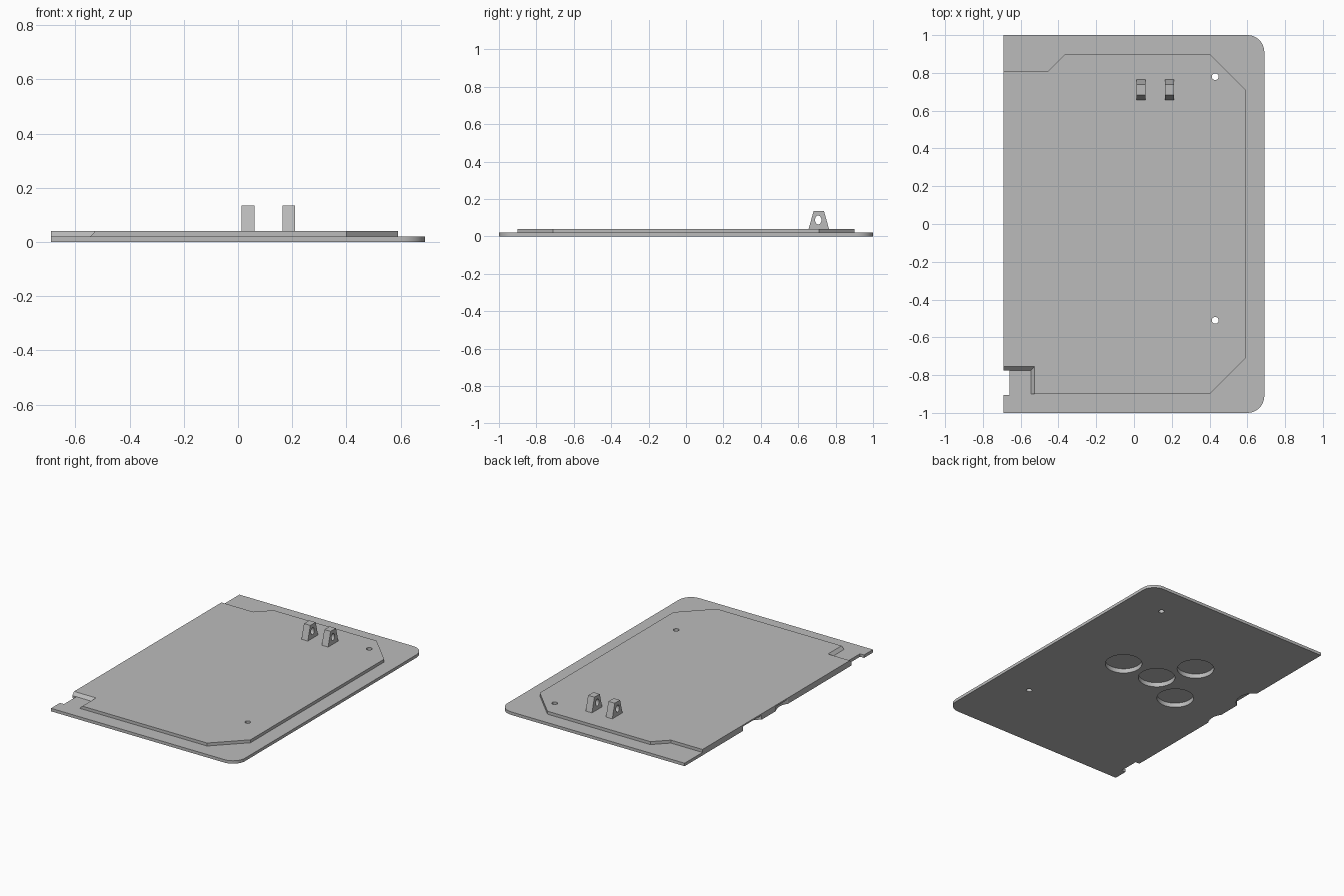
import bpy, bmesh
from math import cos, sin, pi

if "Cube" in bpy.data.objects:
    bpy.data.objects.remove(bpy.data.objects["Cube"], do_unlink=True)

grey = bpy.data.materials.new("plain_grey")
grey.use_nodes = True
colour = (0.5, 0.5, 0.5, 1)
grey.diffuse_color = colour
grey.node_tree.nodes["Principled BSDF"].inputs["Base Color"].default_value = colour


def loft(bm, lower, upper):
    """Closed solid between two matching loops of 3D points."""
    a = [bm.verts.new(p) for p in lower]
    b = [bm.verts.new(p) for p in upper]
    n = len(a)
    bm.faces.new(a[::-1])
    bm.faces.new(b)
    for i in range(n):
        j = (i + 1) % n
        bm.faces.new((a[i], a[j], b[j], b[i]))


def prism(bm, pts, z0, z1, top=None):
    loft(bm, [(x, y, z0) for x, y in pts], [(x, y, z1) for x, y in top or pts])


def arc(cx, cy, rx, ry, start, end, n):
    return [(cx + rx * cos(start + (end - start) * i / n),
             cy + ry * sin(start + (end - start) * i / n)) for i in range(n + 1)]


def disc(cx, cy, r, n=48):
    return arc(cx, cy, r, r, 0, 2 * pi, n)[:-1]


def finish(name, bm):
    bmesh.ops.recalc_face_normals(bm, faces=bm.faces)
    mesh = bpy.data.meshes.new(name)
    bm.to_mesh(mesh)
    bm.free()
    mesh.materials.append(grey)
    ob = bpy.data.objects.new(name, mesh)
    bpy.context.collection.objects.link(ob)
    return ob


def cut(ob, cutter):
    mod = ob.modifiers.new("cut", "BOOLEAN")
    mod.operation = "DIFFERENCE"
    mod.solver = "EXACT"
    mod.object = cutter
    bpy.context.view_layer.update()
    baked = bpy.data.meshes.new_from_object(
        ob.evaluated_get(bpy.context.evaluated_depsgraph_get()))
    ob.modifiers.clear()
    ob.data = baked


# Base plate: rounded on the left side, small step at the right front
plate_outline = ([(-0.69, -1)]
                 + arc(0.6, -0.91, 0.09, 0.09, -pi / 2, 0, 10)
                 + arc(0.6, 0.91, 0.09, 0.09, 0, pi / 2, 10)
                 + [(-0.69, 1), (-0.69, -0.77), (-0.66, -0.77),
                    (-0.66, -0.905), (-0.69, -0.905)])
bm = bmesh.new()
prism(bm, plate_outline, 0, 0.02)
plate = finish("base_plate", bm)

# Raised panel: clipped corners, sloping walls around the front notch
panel_edge = [(-0.69, 0.81), (-0.455, 0.81), (-0.365, 0.9), (0.4, 0.9),
              (0.59, 0.71), (0.59, -0.71), (0.4, -0.9)][::-1]
notch_low = [(-0.69, -0.775), (-0.545, -0.775), (-0.545, -0.9)]
notch_high = [(-0.69, -0.755), (-0.527, -0.755), (-0.527, -0.9)]
bm = bmesh.new()
prism(bm, panel_edge + notch_low, 0.02, 0.04, panel_edge + notch_high)
panel = finish("raised_panel", bm)

# Through holes, round pockets underneath and scallops on the right edge
bm = bmesh.new()
for y in (0.78, -0.51):
    prism(bm, disc(0.43, y, 0.018, 24), -0.1, 0.2)
for x, y in ((0.19, 0.125), (-0.08, 0.125), (-0.197, 0.365),
             (-0.334, 0.004), (-0.75, 0.28), (-0.785, -0.035)):
    prism(bm, disc(x, y, 0.115), -0.1, 0.03)
cutter = finish("pocket_cutter", bm)
cutter.hide_render = True
for ob in (plate, panel):
    cut(ob, cutter)

# Two tapered lugs, each with an oval eye
bm = bmesh.new()
eye = arc(0.707, 0.088, 0.017, 0.024, 0, 2 * pi, 24)[:-1]
loft(bm, [(-0.2, y, z) for y, z in eye], [(0.4, y, z) for y, z in eye])
eye_cutter = finish("eye_cutter", bm)
eye_cutter.hide_render = True
lugs = []
side = [(0.655, 0.038), (0.765, 0.038), (0.738, 0.135), (0.682, 0.135)]
for name, x in (("inner_lug", 0.013), ("outer_lug", 0.164)):
    bm = bmesh.new()
    loft(bm, [(x, y, z) for y, z in side], [(x + 0.047, y, z) for y, z in side])
    lug = finish(name, bm)
    cut(lug, eye_cutter)
    lugs.append(lug)

for helper in (cutter, eye_cutter):
    bpy.data.objects.remove(helper, do_unlink=True)

# Smooth round walls, keep edges sharp
bpy.ops.object.select_all(action="DESELECT")
for ob in [plate, panel] + lugs:
    ob.select_set(True)
bpy.context.view_layer.objects.active = plate
bpy.ops.object.shade_smooth_by_angle(angle=0.5)
